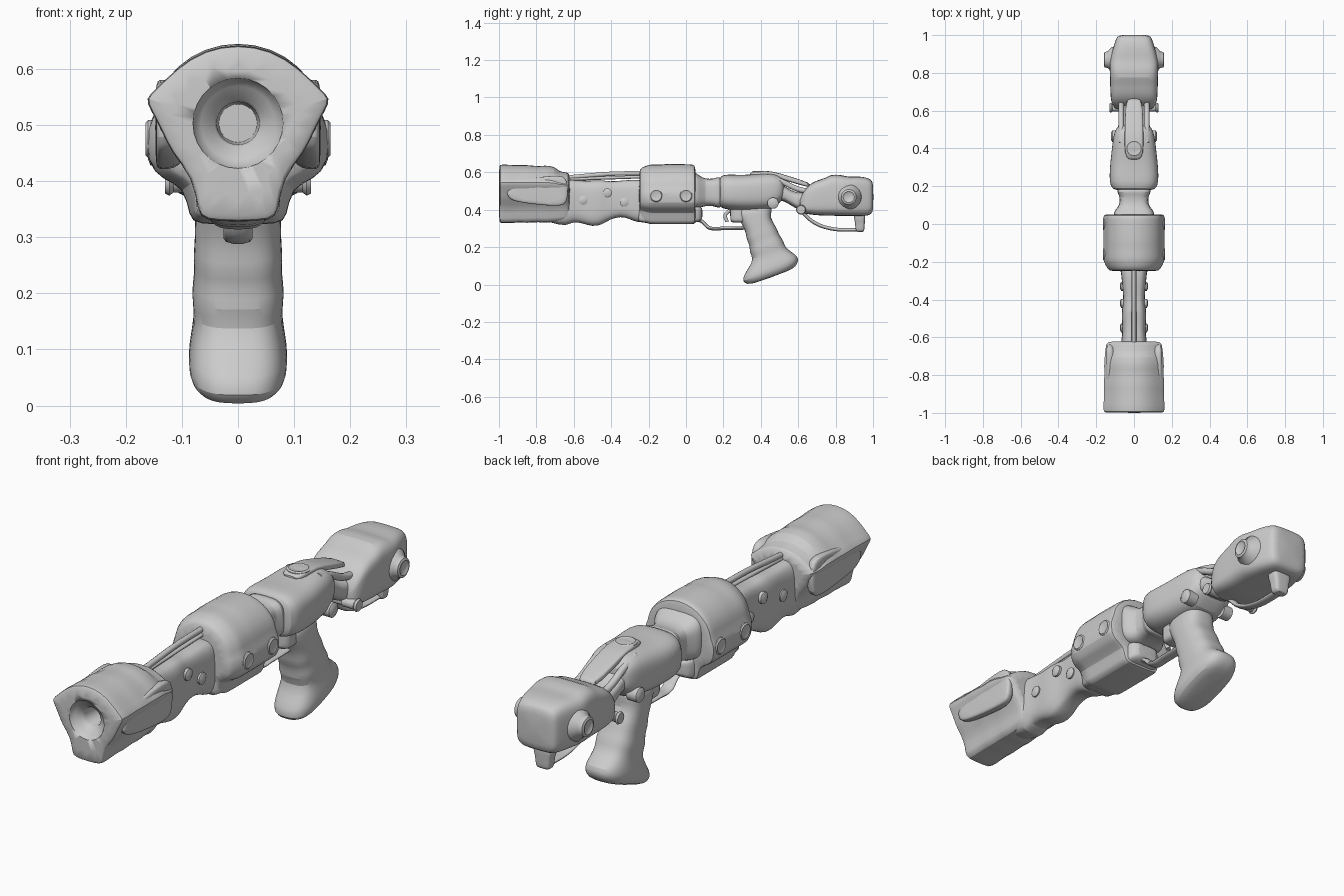
import bpy, bmesh, math
from mathutils import Vector


def skin(name, rings, sub=1, angle=40):
    """Closed, smooth surface through equal-length rings of points."""
    bm = bmesh.new()
    vs = [[bm.verts.new(p) for p in r] for r in rings]
    n = len(vs[0])
    for a, b in zip(vs, vs[1:]):
        for i in range(n):
            bm.faces.new((a[i], a[(i + 1) % n], b[(i + 1) % n], b[i]))
    bm.faces.new(vs[0])
    bm.faces.new(vs[-1])
    bmesh.ops.recalc_face_normals(bm, faces=bm.faces)
    me = bpy.data.meshes.new(name)
    bm.to_mesh(me)
    bm.free()
    ob = bpy.data.objects.new(name, me)
    bpy.context.collection.objects.link(ob)
    if sub:
        m = ob.modifiers.new("smooth", 'SUBSURF')
        m.levels = m.render_levels = sub
    bpy.context.view_layer.objects.active = ob
    ob.select_set(True)
    bpy.ops.object.shade_smooth_by_angle(angle=math.radians(angle))
    ob.select_set(False)
    return ob


def oval(y, z, w, h, tilt, p, n=28):
    """Rounded-box ring; tilt 0 stands upright, 90 lies flat."""
    t, pts = math.radians(tilt), []
    for i in range(n):
        a = 2 * math.pi * i / n
        c, s = math.cos(a), math.sin(a)
        u = math.copysign(abs(c) ** (2 / p), c) * w
        v = math.copysign(abs(s) ** (2 / p), s) * h
        pts.append((u, y + v * math.sin(t), z + v * math.cos(t)))
    return pts


def body(name, stations, p=3.5):
    """Loft along y from (y, half width, bottom, top)."""
    return skin(name, [oval(y, (a + b) / 2, w, (b - a) / 2, 0, p) for y, w, a, b in stations])


def shell(name, half, stations, zc):
    """Loft a mirrored half section from (y, x scale, top scale)."""
    full = half + [(-x, z) for x, z in half[-2:0:-1]]
    return skin(name, [[(x * sx, y, zc + (z - zc) * (sz if z > zc else min(1, sx))) for x, z in full]
                       for y, sx, sz in stations])


def disc(name, at, axis, profile, n=28):
    """Turned part from (distance along axis, radius)."""
    q = Vector(axis).to_track_quat('Z', 'Y')
    return skin(name, [[Vector(at) + q @ Vector((r * math.cos(2 * math.pi * i / n),
                r * math.sin(2 * math.pi * i / n), d)) for i in range(n)] for d, r in profile], 0)


def tube(name, pts, r, x=0.0, flat=1.0):
    """Bent rod in the side plane, optionally wider across x."""
    cu = bpy.data.curves.new(name, 'CURVE')
    cu.dimensions = '3D'
    cu.bevel_depth, cu.bevel_resolution, cu.use_fill_caps = r, 3, True
    sp = cu.splines.new('BEZIER')
    sp.bezier_points.add(len(pts) - 1)
    for b, (y, z) in zip(sp.bezier_points, pts):
        b.co = (x / flat, y, z)
        b.handle_left_type = b.handle_right_type = 'AUTO'
    ob = bpy.data.objects.new(name, cu)
    ob.scale.x = flat
    bpy.context.collection.objects.link(ob)
    return ob


# Muzzle shroud: domed top, flared wings, narrow keel
muzzle = shell("muzzle_shroud",
    [(0, .645), (.06, .635), (.11, .603), (.15, .562), (.167, .548), (.158, .528), (.137, .49),
     (.122, .452), (.08, .405), (.073, .345), (.062, .327), (0, .326)],
    [(-1, .93, .95), (-.995, .98, .99), (-.97, 1, 1), (-.88, .96, .96), (-.86, .99, .99),
     (-.78, .95, .92), (-.76, .98, .97), (-.70, .95, .93), (-.68, .94, .72), (-.63, .9, .7), (-.62, .82, .62)], .5)
bore = disc("bore_cutter", (0, -1.02, .503), (0, 1, 0),
    [(0, .082), (.025, .08), (.04, .066), (.055, .042), (.065, .038), (.16, .034)])
bore.hide_render = True
bore.hide_set(True)
cut = muzzle.modifiers.new("bore", 'BOOLEAN')
cut.object, cut.operation, cut.solver = bore, 'DIFFERENCE', 'EXACT'
# Side plates on the rear of the shroud
for s in (-1, 1):
    skin("muzzle_side_plate", [[(s * (.128 + x), y, z) for y, z in
        ((-.96, .47), (-.92, .44), (-.68, .415), (-.63, .43), (-.63, .57), (-.68, .59), (-.96, .55))]
        for x in (-.04, .012, .02)], 2)

# Barrel housing with wavy underside
body("barrel_housing", [(-.82, .05, .36, .55), (-.72, .066, .33, .56), (-.64, .07, .31, .56),
    (-.61, .066, .335, .56), (-.56, .06, .33, .555), (-.5, .066, .308, .555), (-.45, .064, .318, .56),
    (-.41, .056, .347, .55), (-.35, .06, .365, .555), (-.3, .064, .35, .56), (-.26, .07, .33, .56),
    (-.2, .07, .33, .56)])
for y, z in ((-.55, .45), (-.42, .49), (-.33, .44)):
    disc("barrel_boss", (-.074, y, z), (1, 0, 0), [(0, .012), (.006, .024), (.142, .024), (.148, .012)])

# Rods above the barrel
tube("upper_rod", [(-.64, .572), (-.55, .58), (-.4, .592), (-.22, .595)], .012)
tube("lower_rod", [(-.62, .562), (-.5, .567), (-.2, .577)], .009, 0, 1.6)

# Centre block
shell("centre_block",
    [(0, .648), (.06, .637), (.11, .605), (.143, .56), (.148, .515), (.163, .497), (.163, .432),
     (.135, .402), (.095, .39), (.087, .335), (.075, .323), (0, .322)],
    [(-.252, .8, .8), (-.24, .85, .9), (-.2, .99, .97), (-.18, 1, .99), (-.12, 1, .98), (-.1, 1, 1.01),
     (.0, 1, .99), (.03, 1, .99), (.047, .99, .96), (.052, .92, .85)], .46)
for s in (-1, 1):
    for y in (-.16, 0):
        disc("side_bolt", (s * .12, y, .475), (s, 0, 0), [(0, .034), (.04, .034), (.045, .029), (.042, .022)])
body("lower_block", [(-.26, .07, .34, .42), (-.24, .085, .325, .42), (.03, .085, .325, .42),
    (.07, .07, .335, .42), (.09, .05, .35, .41)], 5)

# Neck between centre block and receiver
body("neck", [(.02, .11, .41, .61), (.05, .11, .41, .6), (.075, .1, .41, .58), (.1, .075, .42, .565),
    (.15, .075, .42, .565), (.165, .09, .41, .575), (.2, .09, .41, .575)])

# Receiver
body("receiver", [(.178, .09, .43, .56), (.185, .115, .41, .582), (.22, .132, .4, .59), (.3, .128, .395, .585),
    (.36, .122, .395, .59), (.42, .115, .4, .595), (.47, .108, .405, .595), (.5, .098, .44, .58),
    (.53, .08, .46, .56)], 3)
disc("top_button", (0, .4, .57), (0, 0, 1), [(0, .046), (.034, .046), (.038, .038), (.036, .032)])
for s in (-1, 1):
    disc("receiver_knob", (s * .07, .465, .435), (s, 0, 0), [(0, .03), (.045, .03), (.052, .02)])
body("trigger_housing", [(.235, .045, .335, .43), (.25, .06, .33, .43), (.32, .06, .33, .43), (.34, .05, .34, .43)], 5)

# Ribbed pistol grip, from (y, z, half width, half depth, tilt)
skin("pistol_grip", [oval(*s, 2.8) for s in [
    (.36, .43, .07, .1, 85), (.365, .38, .074, .095, 80), (.378, .335, .077, .076, 74),
    (.398, .295, .077, .08, 72), (.405, .268, .08, .087, 70), (.42, .237, .077, .083, 70),
    (.43, .202, .084, .097, 70), (.445, .17, .078, .09, 70), (.45, .135, .082, .118, 70),
    (.452, .1, .088, .155, 70), (.452, .07, .089, .16, 70), (.456, .048, .078, .14, 70), (.46, .04, .05, .1, 70)]])

# Trigger guard and trigger
tube("trigger_guard", [(.03, .345), (.08, .34), (.125, .303), (.2, .3), (.33, .303)], .01, 0, 2.6)
tube("trigger", [(.24, .4), (.21, .37), (.22, .335)], .01)

# Struts joining receiver and stock
body("stock_neck", [(.44, .085, .44, .55), (.5, .08, .46, .55), (.56, .075, .425, .5), (.61, .08, .39, .49),
    (.68, .09, .39, .5)], 3)
skin("top_strut", [oval(*s, 4) for s in [(.34, .58, .03, .015, -15), (.37, .59, .05, .018, -15),
    (.46, .592, .05, .018, -15), (.55, .565, .048, .017, -20), (.68, .525, .045, .017, -20)]])
for s in (-1, 1):
    tube("side_strut", [(.43, .575), (.5, .555), (.6, .51), (.68, .495)], .015, s * .068)
    disc("stock_pin", (s * .06, .615, .4), (s, 0, 0), [(0, .02), (.055, .02), (.062, .026), (.07, .022)])
    disc("stock_side_boss", (s * .07, .87, .468), (s, 0, 0),
         [(0, .075), (.05, .066), (.068, .045), (.086, .04), (.09, .03), (.084, .022)])

# Shoulder stock
body("shoulder_stock", [(.605, .09, .385, .44), (.615, .105, .38, .475), (.645, .122, .378, .525), (.69, .125, .37, .555),
    (.75, .127, .368, .57), (.77, .127, .368, .588), (.83, .13, .366, .588), (.86, .13, .366, .575),
    (.92, .115, .366, .58), (.965, .1, .366, .572), (.99, .092, .375, .562), (1.002, .075, .395, .54)], 4.5)

# Under-stock strut and foot
tube("under_strut", [(.62, .39), (.68, .335), (.77, .3), (.93, .292)], .01, 0, 2.2)
skin("under_foot", [oval(*s, 4) for s in [(.925, .4, .045, .032, 90), (.928, .35, .045, .03, 90),
    (.93, .335, .036, .026, 90), (.93, .29, .034, .024, 90), (.932, .28, .026, .018, 90)]])
